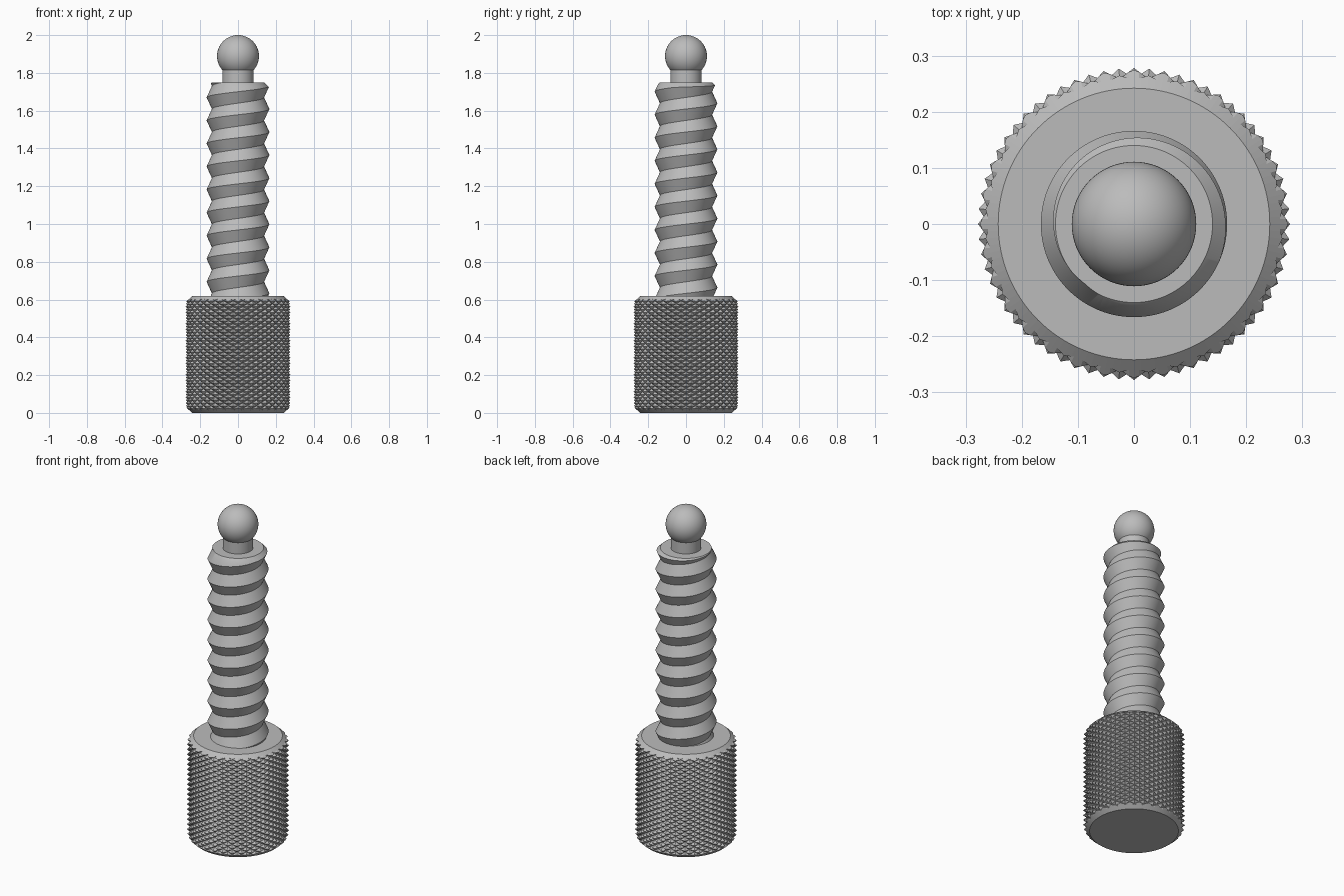
import bpy, bmesh
from math import cos, sin, pi, radians

cube = bpy.data.objects.get("Cube")
if cube:
    bpy.data.objects.remove(cube, do_unlink=True)

steel = bpy.data.materials.new("grey_steel")
steel.use_nodes = True
GREY = (0.5, 0.5, 0.5, 1)
steel.diffuse_color = GREY
steel.node_tree.nodes["Principled BSDF"].inputs["Base Color"].default_value = GREY


def polar(r, a, z):
    return (r * cos(a), r * sin(a), z)


def finish(bm, name):
    bmesh.ops.recalc_face_normals(bm, faces=bm.faces)
    mesh = bpy.data.meshes.new(name)
    bm.to_mesh(mesh)
    bm.free()
    mesh.materials.append(steel)
    ob = bpy.data.objects.new(name, mesh)
    bpy.context.collection.objects.link(ob)
    return ob


def lathe(name, profile, n=128):
    """Closed solid of revolution from (radius, height) pairs."""
    bm = bmesh.new()
    rings = [[bm.verts.new(polar(r, 2 * pi * i / n, z)) for i in range(n)]
             for r, z in profile]
    for a, b in zip(rings, rings[1:]):
        for i in range(n):
            k = (i + 1) % n
            bm.faces.new((a[i], a[k], b[k], b[i]))
    bm.faces.new(rings[0][::-1])
    bm.faces.new(rings[-1])
    return finish(bm, name)


def trim(ob, profile):
    """Keep only what lies inside a chamfered blank."""
    blank = lathe("trim_blank", profile)
    mod = ob.modifiers.new("trim", 'BOOLEAN')
    mod.operation, mod.solver, mod.object = 'INTERSECT', 'EXACT', blank
    graph = bpy.context.evaluated_depsgraph_get()
    mesh = bpy.data.meshes.new_from_object(ob.evaluated_get(graph))
    ob.modifiers.clear()
    ob.data = mesh
    bpy.data.objects.remove(blank, do_unlink=True)


def smooth(ob, angle=25):
    bpy.ops.object.select_all(action='DESELECT')
    ob.select_set(True)
    bpy.context.view_layer.objects.active = ob
    bpy.ops.object.shade_smooth_by_angle(angle=radians(angle))


# Knurled grip: checkerboard of raised points and low corners
COLS, ROWS, STEP = 64, 42, 0.015
bm = bmesh.new()
grid = [[bm.verts.new(polar(0.278 if (i + j) % 2 == 0 else 0.26,
                            2 * pi * i / COLS, (j - 0.5) * STEP))
         for i in range(COLS)] for j in range(ROWS + 1)]
for j in range(ROWS):
    for i in range(COLS):
        k = (i + 1) % COLS
        a, b, c, d = grid[j][i], grid[j][k], grid[j + 1][k], grid[j + 1][i]
        if (i + j) % 2 == 0:
            tris = ((a, b, d), (b, c, d))
        else:
            tris = ((a, b, c), (a, c, d))
        for t in tris:
            bm.faces.new(t)
bm.faces.new(grid[0][::-1])
bm.faces.new(grid[-1])
grip = finish(bm, "knurled_grip")
trim(grip, [(0.242, 0), (0.282, 0.035), (0.282, 0.583), (0.242, 0.618)])

# Threaded shaft: helical strip of root and crest lines, capped at both ends
N, TURNS, PITCH, BASE = 96, 12, 0.122, 0.45
bm = bmesh.new()
total = N * TURNS


def helix(r, count, lift):
    return [bm.verts.new(polar(r, 2 * pi * s / N, BASE + PITCH * s / N + lift))
            for s in range(count)]


root = helix(0.138, total + N + 1, 0)
crest = helix(0.166, total + 1, PITCH / 2)
for s in range(total):
    bm.faces.new((root[s], root[s + 1], crest[s + 1], crest[s]))
    bm.faces.new((crest[s], crest[s + 1], root[s + N + 1], root[s + N]))
low = bm.verts.new((0, 0, BASE + PITCH / 2))
high = bm.verts.new((0, 0, BASE + PITCH * (TURNS + 0.5)))
for e in [e for e in bm.edges if e.is_boundary]:
    u, v = e.verts
    bm.faces.new((u, v, high if u.co.z > 1 else low))
shaft = finish(bm, "threaded_shaft")
trim(shaft, [(0.14, 0.6), (0.2, 0.6), (0.2, 1.69), (0.14, 1.748)])

# Neck and ball tip
neck = lathe("neck", [(0.083, 1.73), (0.083, 1.84)], 64)
bm = bmesh.new()
bmesh.ops.create_uvsphere(bm, u_segments=64, v_segments=32, radius=0.111)
bmesh.ops.translate(bm, verts=bm.verts, vec=(0, 0, 1.889))
ball = finish(bm, "ball_tip")

for ob in (shaft, neck, ball):
    smooth(ob)
